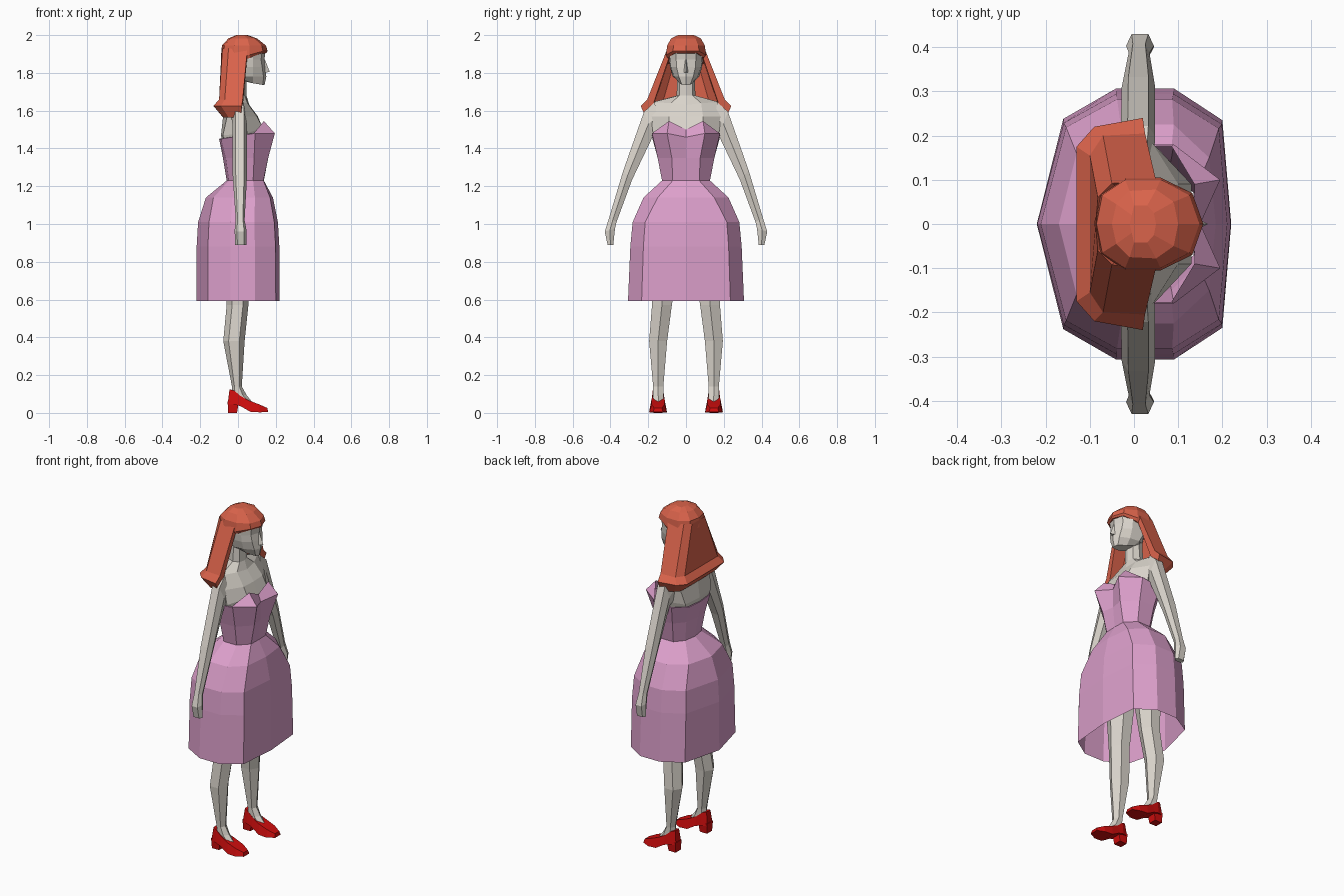
import bpy, bmesh


def material(name, rgb):
    m = bpy.data.materials.new(name)
    m.diffuse_color = (*rgb, 1)
    return m


SKIN = material("pale_skin", (0.70, 0.66, 0.60))
PINK = material("pink_cloth", (0.72, 0.35, 0.60))
HAIR = material("red_hair", (0.70, 0.125, 0.07))
RED = material("red_shoe", (0.62, 0.004, 0.004))


def loft(name, rings, mat, caps=(True, True), mirror=False):
    """Skin a row of closed rings with flat faces."""
    bm = bmesh.new()
    rows = [[bm.verts.new(p) for p in r] for r in rings]
    n = len(rows[0])
    for a, b in zip(rows, rows[1:]):
        for i in range(n):
            j = (i + 1) % n
            bm.faces.new((a[i], a[j], b[j], b[i]))
    if caps[0]:
        bm.faces.new(rows[0][::-1])
    if caps[1]:
        bm.faces.new(rows[-1])
    bmesh.ops.recalc_face_normals(bm, faces=bm.faces)
    me = bpy.data.meshes.new(name)
    bm.to_mesh(me)
    bm.free()
    me.materials.append(mat)
    ob = bpy.data.objects.new(name, me)
    bpy.context.collection.objects.link(ob)
    if mirror:
        mod = ob.modifiers.new("mirror", 'MIRROR')
        mod.use_axis = (False, True, False)
        mod.use_mirror_merge = False
    return ob


def sym(half, z=None):
    """Close a half ring (front centre to back centre) across y = 0."""
    pts = [p if len(p) == 3 else (*p, z) for p in half]
    return pts + [(x, -y, h) for x, y, h in pts[-2:0:-1]]


def hexagon(x0, x1, y0, y1, z):
    """Six-sided limb section."""
    xm, ym, q = (x0 + x1) / 2, (y0 + y1) / 2, (x1 - x0) * 0.25
    return [(x1, ym, z), (xm + q, y1, z), (xm - q, y1, z),
            (x0, ym, z), (xm - q, y0, z), (xm + q, y0, z)]


# Dress: ten-sided flared skirt, narrow waist and pointed bust
hem = [(.22, 0), (.2, .235), (.09, .307), (-.04, .307), (-.16, .238), (-.22, 0)]
waist = [(.137, 0), (.135, .07), (.08, .127), (-.005, .127), (-.048, .075), (-.06, 0)]
loft("dress", [
    sym(hem, .592),
    sym([(x * .995, y * .96) for x, y in hem], .88),
    sym([(x * .96, y * .92) for x, y in hem], 1.01),
    sym([(.185, 0), (.17, .15), (.09, .225), (-.03, .225), (-.13, .16), (-.17, 0)], 1.14),
    sym(waist, 1.23),
    sym([(.148, 0), (.16, .075), (.085, .15), (-.015, .15), (-.065, .09), (-.08, 0)], 1.35),
    sym([(.15, 0, 1.46), (.195, .1, 1.48), (.09, .18, 1.48),
         (-.03, .18, 1.46), (-.09, .1, 1.45), (-.1, 0, 1.45)]),
    sym([(.135, 0, 1.50), (.137, .09, 1.545), (.085, .176, 1.482),
         (-.03, .176, 1.462), (-.086, .1, 1.452), (-.096, 0, 1.452)]),
], PINK, caps=(False, False))

# Bare chest, shoulders and neck
loft("upper_torso", [
    sym([(.12, 0), (.12, .07), (.04, .145), (-.06, .09), (-.075, 0)], 1.38),
    sym([(.13, 0, 1.50), (.13, .09, 1.51), (.05, .175, 1.48),
         (-.08, .12, 1.47), (-.09, 0, 1.47)]),
    sym([(.105, 0, 1.57), (.10, .09, 1.57), (.04, .185, 1.57),
         (-.06, .14, 1.56), (-.08, 0, 1.56)]),
    sym([(.06, 0, 1.63), (.05, .08, 1.64), (.01, .175, 1.645),
         (-.04, .1, 1.64), (-.06, 0, 1.64)]),
    sym([(.045, 0), (.035, .035), (0, .05), (-.035, .035), (-.045, 0)], 1.68),
    sym([(.045, 0), (.035, .035), (.005, .045), (-.03, .035), (-.04, 0)], 1.80),
], SKIN)

# Head with narrow chin
loft("head", [
    sym([(.14, 0, 1.735), (.132, .022, 1.737), (.08, .035, 1.745),
         (.035, .04, 1.76), (.01, 0, 1.76)]),
    sym([(.15, 0), (.135, .038), (.08, .062), (.02, .07), (-.04, 0)], 1.78),
    sym([(.145, 0), (.128, .05), (.08, .08), (.0, .085), (-.06, 0)], 1.83),
    sym([(.14, 0), (.122, .052), (.08, .085), (.0, .09), (-.07, 0)], 1.87),
    sym([(.146, 0), (.128, .055), (.08, .088), (.0, .09), (-.07, 0)], 1.92),
], SKIN)

# Nose wedge
loft("nose", [
    [(.135, .016, 1.80), (.168, 0, 1.805), (.135, -.016, 1.80)],
    [(.135, .006, 1.87), (.143, 0, 1.87), (.135, -.006, 1.87)],
], SKIN)

# Arms and hands: outer point, inner point, back and front extent
arm = []
for yo, zo, yi, zi, x0, x1 in [
    (.165, 1.645, .14, 1.49, -.035, .045),
    (.222, 1.595, .175, 1.465, -.03, .048),
    (.333, 1.28, .285, 1.235, -.028, .048),
    (.408, 1.03, .368, 1.01, -.012, .035),
    (.43, .96, .376, .975, -.018, .045),
    (.415, .89, .385, .89, -.015, .045),
]:
    xm, q = (x0 + x1) / 2, (x1 - x0) * .3
    ym, zm = (yo + yi) / 2, (zo + zi) / 2
    arm.append([(x1, ym, zm), (xm + q, yo, zo), (xm - q, yo, zo),
                (x0, ym, zm), (xm - q, yi, zi), (xm + q, yi, zi)])
loft("arms", arm, SKIN, mirror=True)

# Legs and feet
loft("legs", [
    hexagon(.0, .085, .12, .172, .045),
    hexagon(-.035, .045, .12, .174, .095),
    hexagon(-.032, .02, .12, .174, .14),
    hexagon(-.078, .035, .10, .195, .38),
    hexagon(-.06, .055, .075, .18, .57),
    hexagon(-.07, .075, .03, .19, .85),
    hexagon(-.07, .08, .01, .16, 1.1),
], SKIN, mirror=True)

# Shoe uppers, lofted from heel to toe
C = .148
loft("shoes", [
    [(x, C - wb, zb), (x, C + wb, zb), (xt, C + wt, zt), (xt, C - wt, zt)]
    for x, xt, zb, zt, wb, wt in [
        (-.055, -.045, .045, .125, .025, .018),
        (-.02, -.02, .045, .118, .036, .028),
        (.015, .015, .035, .088, .04, .03),
        (.065, .06, .006, .065, .047, .036),
        (.115, .115, .003, .044, .046, .034),
        (.16, .155, .005, .026, .026, .02),
    ]
], RED, mirror=True)

# Shoe heels
loft("shoe_heels", [
    [(x0, C - w, z), (x1, C - w, z), (x1, C + w, z), (x0, C + w, z)]
    for z, x0, x1, w in [(0, -.052, -.005, .024), (.06, -.055, .005, .028)]
], RED, mirror=True)

# Hair cap over the head
loft("hair_cap", [
    sym([(.15, 0, 1.905), (.125, .06, 1.905), (.065, .092, 1.88),
         (-.02, .095, 1.85), (-.075, .07, 1.85), (-.088, 0, 1.85)]),
    sym([(.157, 0, 1.915), (.132, .07, 1.915), (.06, .105, 1.895),
         (-.02, .105, 1.89), (-.08, .07, 1.89), (-.09, 0, 1.89)]),
    sym([(.148, 0), (.125, .065), (.06, .1), (-.02, .1), (-.072, .065), (-.085, 0)], 1.945),
    sym([(.1, 0), (.09, .05), (.05, .078), (-.01, .075), (-.04, .045), (-.05, 0)], 1.983),
    sym([(.05, 0), (.045, .025), (.03, .042), (.0, .042), (-.005, .02), (-.01, 0)], 2.0),
], HAIR)

# Long hair: a curved curtain with a flipped-out end, open at the front
profiles = [  # z and half outline from front edge to back centre
    (1.93, [(.05, .098), (-.05, .092), (-.082, .06), (-.087, 0)]),
    (1.66, [(.025, .205), (-.07, .2), (-.1, .155), (-.1, 0)]),
    (1.625, [(.02, .24), (-.09, .22), (-.13, .175), (-.13, 0)]),
    (1.565, [(.015, .212), (-.05, .19), (-.078, .16), (-.08, 0)]),
    (1.62, [(.025, .178), (-.045, .175), (-.07, .13), (-.07, 0)]),
    (1.90, [(.05, .083), (-.03, .08), (-.06, .05), (-.065, 0)]),
]
half = [[(*row[i], z) for z, row in profiles] for i in range(4)]
other = [[(x, -y, z) for x, y, z in ring] for ring in half[2::-1]]
loft("long_hair", half + other, HAIR)
